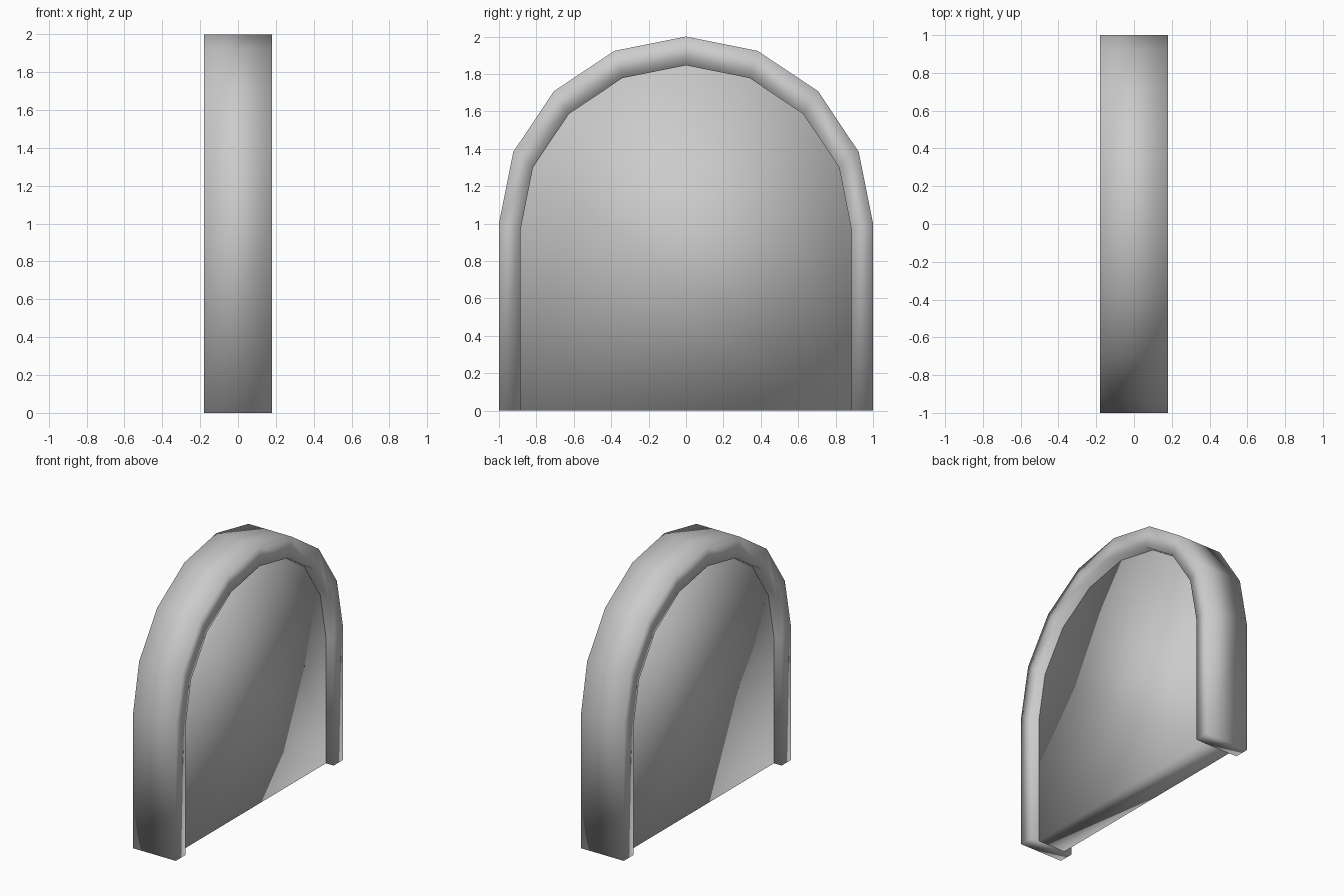
import bpy, bmesh
from math import sin, cos, pi

cube = bpy.data.objects.get("Cube")
if cube:
    bpy.data.objects.remove(cube, do_unlink=True)

FRAME_HALF = 0.18
PANEL_HALF = 0.115
SEGMENTS = 8

grey = bpy.data.materials.new("plain grey")
grey.use_nodes = True
colour = (0.6, 0.6, 0.6, 1)
grey.diffuse_color = colour
grey.node_tree.nodes["Principled BSDF"].inputs["Base Color"].default_value = colour


def arch(radius, spring):
    """Outline in (y, z): straight legs and a faceted half circle."""
    curve = [(-radius * cos(pi * i / SEGMENTS), spring + radius * sin(pi * i / SEGMENTS))
             for i in range(SEGMENTS + 1)]
    return [(-radius, 0)] + curve + [(radius, 0)]


def finish(name, bm):
    bmesh.ops.recalc_face_normals(bm, faces=bm.faces)
    for face in bm.faces:
        face.smooth = True
    mesh = bpy.data.meshes.new(name)
    bm.to_mesh(mesh)
    bm.free()
    mesh.materials.append(grey)
    obj = bpy.data.objects.new(name, mesh)
    bpy.context.collection.objects.link(obj)


outer = arch(1.0, 1.0)
inner = arch(0.886, 0.96)

# Arched frame: a rectangular section swept along the outline
bm = bmesh.new()
rings = []
for (yo, zo), (yi, zi) in zip(outer, inner):
    corners = [(-FRAME_HALF, yo, zo), (FRAME_HALF, yo, zo),
               (FRAME_HALF, yi, zi), (-FRAME_HALF, yi, zi)]
    rings.append([bm.verts.new(c) for c in corners])
for a, b in zip(rings, rings[1:]):
    for k in range(4):
        n = (k + 1) % 4
        bm.faces.new((a[k], a[n], b[n], b[k]))
bm.faces.new(rings[0])
bm.faces.new(rings[-1])
finish("arched_frame", bm)

# Recessed panel filling the arch
bm = bmesh.new()
sides = [[bm.verts.new((x, y, z)) for y, z in inner] for x in (-PANEL_HALF, PANEL_HALF)]
for side in sides:
    bm.faces.new(side)
for i in range(len(inner)):
    n = (i + 1) % len(inner)
    bm.faces.new((sides[0][i], sides[0][n], sides[1][n], sides[1][i]))
finish("arch_panel", bm)
